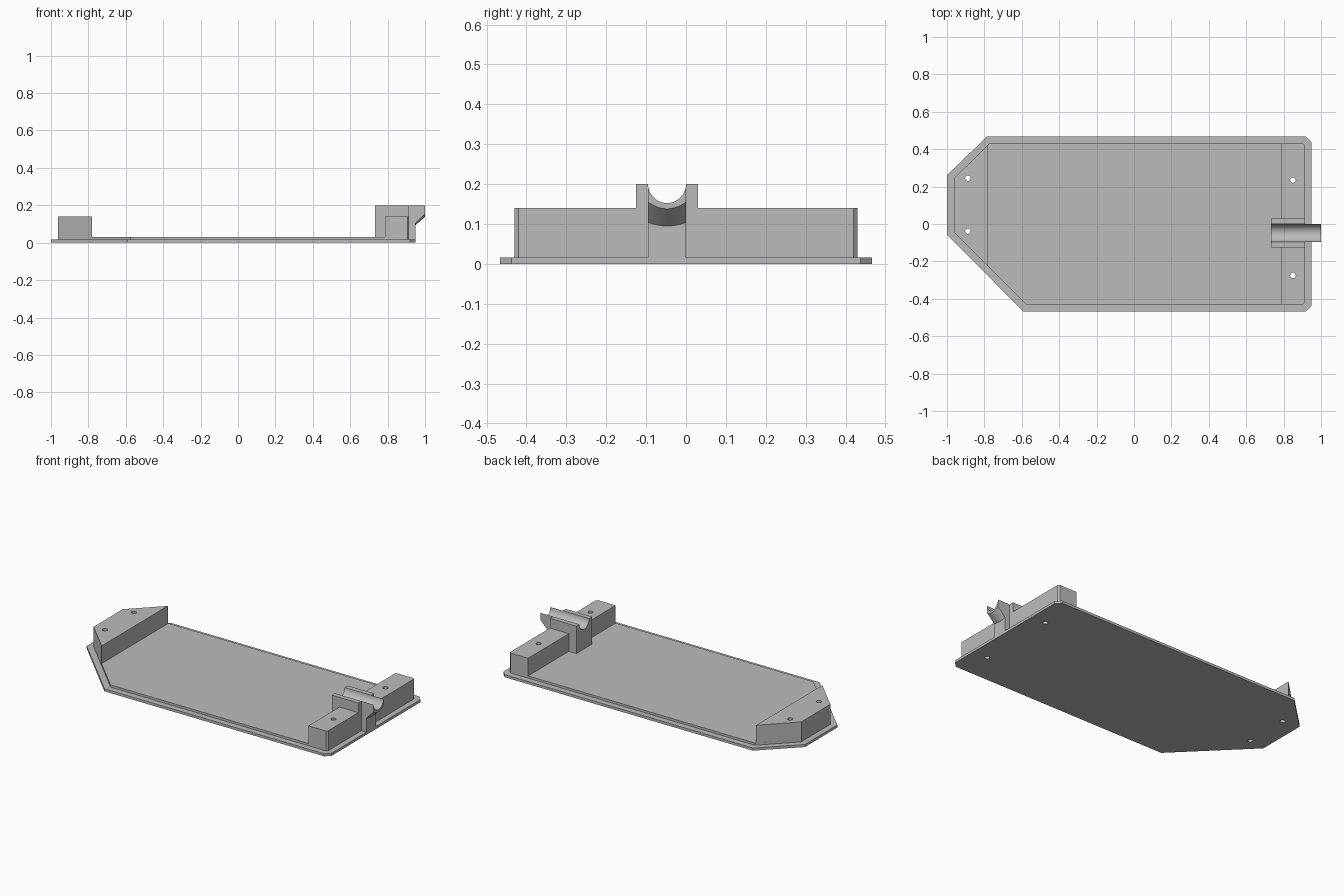
import bpy, bmesh
from math import sin, cos, pi, radians
from mathutils import Matrix

cube = bpy.data.objects.get("Cube")
if cube:
    bpy.data.objects.remove(cube, do_unlink=True)

grey = bpy.data.materials.new("plain grey")
grey.use_nodes = True
GREY = (0.5, 0.5, 0.5, 1)
grey.diffuse_color = GREY
grey.node_tree.nodes["Principled BSDF"].inputs["Base Color"].default_value = GREY

BASE_TOP, DECK_TOP, BLOCK_TOP, CRADLE_TOP = 0.016, 0.03, 0.14, 0.2
BLOCK_END = 0.915


def finish(name, bm):
    bmesh.ops.recalc_face_normals(bm, faces=bm.faces)
    mesh = bpy.data.meshes.new(name)
    bm.to_mesh(mesh)
    bm.free()
    mesh.materials.append(grey)
    obj = bpy.data.objects.new(name, mesh)
    bpy.context.collection.objects.link(obj)
    return obj


def loft(name, sections):
    """Skin a row of closed sections and cap both ends."""
    bm = bmesh.new()
    rings = [[bm.verts.new(p) for p in s] for s in sections]
    n = len(rings[0])
    for a, b in zip(rings, rings[1:]):
        for i in range(n):
            j = (i + 1) % n
            bm.faces.new((a[i], a[j], b[j], b[i]))
    bm.faces.new(rings[0])
    bm.faces.new(rings[-1])
    return finish(name, bm)


def slab(name, outline, z0, z1):
    return loft(name, [[(x, y, z) for x, y in outline] for z in (z0, z1)])


# Stepped floor plate
base = slab("base_plate", [
    (-1, 0.26), (-0.787, 0.467), (0.92, 0.467), (0.95, 0.437),
    (0.95, -0.437), (0.92, -0.467), (-0.592, -0.467), (-1, -0.058)], 0, BASE_TOP)
deck = slab("raised_deck", [
    (-0.963, 0.243), (-0.775, 0.43), (0.905, 0.43), (BLOCK_END, 0.42),
    (BLOCK_END, -0.42), (0.905, -0.43), (-0.576, -0.43), (-0.963, -0.043)],
    BASE_TOP, DECK_TOP)

# Mounting blocks at both ends
angled_block = slab("angled_end_block", [
    (-0.963, 0.243), (-0.78, 0.425), (-0.78, -0.226), (-0.963, -0.043)],
    DECK_TOP, BLOCK_TOP)
straight_block = slab("straight_end_block", [
    (0.785, 0.43), (0.905, 0.43), (BLOCK_END, 0.42),
    (BLOCK_END, -0.42), (0.905, -0.43), (0.785, -0.43)], DECK_TOP, BLOCK_TOP)

# Screw holes through plate, deck and blocks
bm = bmesh.new()
for x, y in ((-0.888, 0.245), (-0.888, -0.038), (0.85, 0.235), (0.85, -0.275)):
    bmesh.ops.create_cone(bm, cap_ends=True, segments=24, radius1=0.015,
                          radius2=0.015, depth=0.4,
                          matrix=Matrix.Translation((x, y, 0.08)))
cutter = finish("screw_hole_cutter", bm)
cutter.hide_render = True
for obj in (base, deck, angled_block, straight_block):
    mod = obj.modifiers.new("screw_holes", "BOOLEAN")
    mod.operation = "DIFFERENCE"
    mod.solver = "EXACT"
    mod.object = cutter
    bpy.context.view_layer.objects.active = obj
    bpy.ops.object.modifier_apply(modifier=mod.name)
bpy.data.objects.remove(cutter, do_unlink=True)

# Cradle block with a half-round channel
MID, RADIUS, STEPS = -0.0475, 0.0475, 32
angles = [pi * i / STEPS for i in range(STEPS + 1)]
channel = [(MID - RADIUS * cos(a), CRADLE_TOP - RADIUS * sin(a)) for a in angles]
profile = ([(-0.125, DECK_TOP), (-0.125, CRADLE_TOP)] + channel
           + [(0.03, CRADLE_TOP), (0.03, DECK_TOP)])
cradle = loft("cradle_block",
              [[(x, y, z) for y, z in profile] for x in (0.733, BLOCK_END)])

# Overhanging spout with a sloped, rounded underside on a post
slices = []
for a, (y, z) in zip(angles, channel):
    bulge = sin(a) ** 2
    tip, root = 0.155 - 0.017 * bulge, 0.104 - 0.009 * bulge
    slices.append([(BLOCK_END, y, z), (1, y, z), (1, y, tip), (0.95, y, root),
                   (0.95, y, BASE_TOP), (BLOCK_END, y, BASE_TOP)])
spout = loft("cradle_spout", slices)

# Smooth the round surfaces, keep the edges crisp
bpy.ops.object.select_all(action="DESELECT")
for obj in (base, deck, angled_block, straight_block, cradle, spout):
    obj.select_set(True)
bpy.context.view_layer.objects.active = spout
bpy.ops.object.shade_smooth_by_angle(angle=radians(30))
